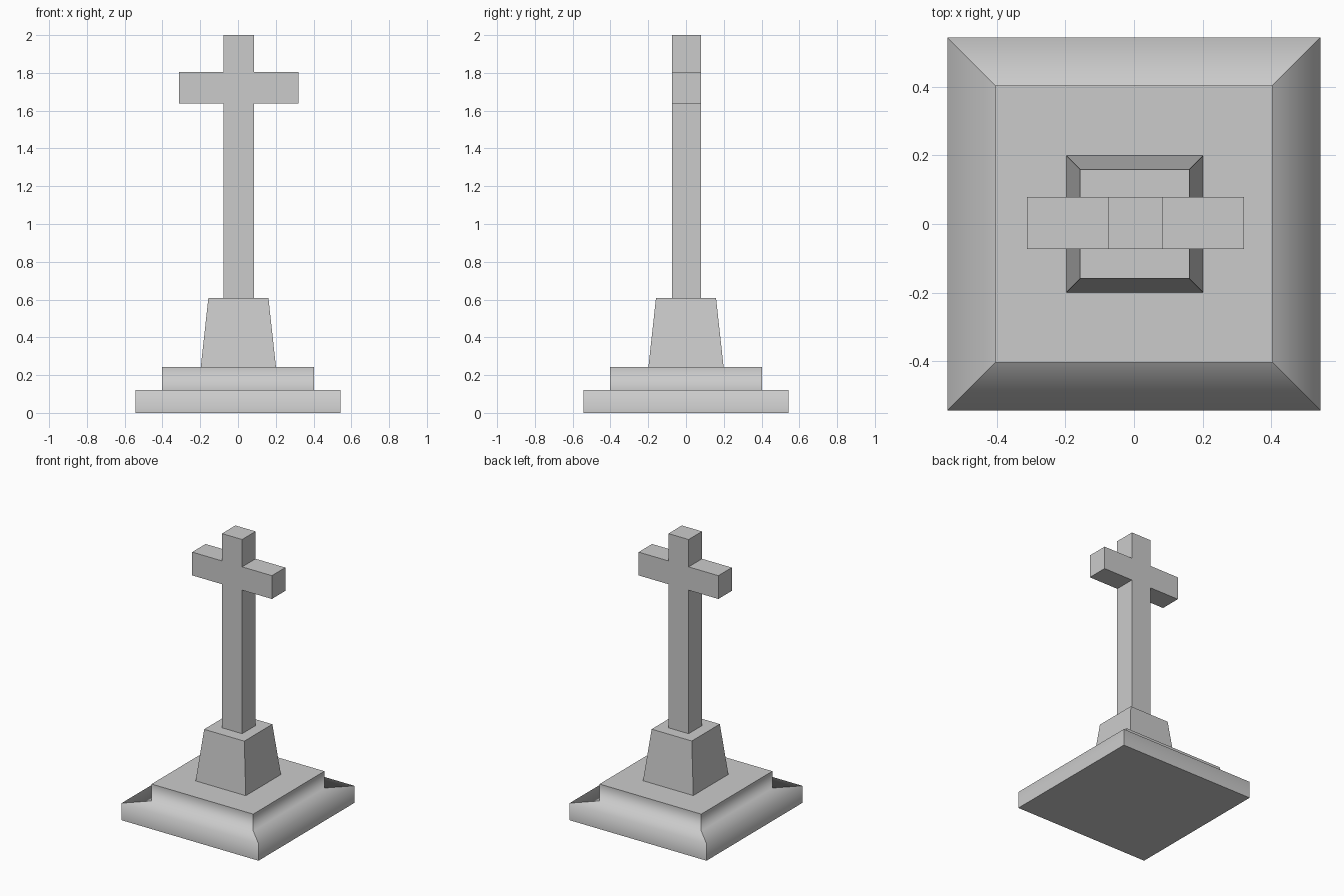
import bpy, bmesh

if "Cube" in bpy.data.objects:
    bpy.data.objects.remove(bpy.data.objects["Cube"])


def finish(name, bm):
    bmesh.ops.recalc_face_normals(bm, faces=bm.faces[:])
    mesh = bpy.data.meshes.new(name)
    bm.to_mesh(mesh)
    bm.free()
    obj = bpy.data.objects.new(name, mesh)
    bpy.context.collection.objects.link(obj)
    return obj


def square_stack(name, profile, smooth=False, cx=0.0):
    """Stack of square rings given as (half width, height), capped at both ends."""
    bm = bmesh.new()
    rings = []
    for h, z in profile:
        rings.append([bm.verts.new((cx + sx * h, sy * h, z))
                      for sx, sy in ((-1, -1), (1, -1), (1, 1), (-1, 1))])
    caps = [bm.faces.new(rings[0]), bm.faces.new(rings[-1])]
    for a, b in zip(rings, rings[1:]):
        for i in range(4):
            j = (i + 1) % 4
            side = bm.faces.new((a[i], a[j], b[j], b[i]))
            side.smooth = smooth
            # keep the mitred corners crisp while each side shades smoothly
            bm.edges.get((a[i], b[i])).smooth = False
    for cap in caps:
        for e in cap.edges:
            e.smooth = False
    return finish(name, bm)


# stepped base: each side shades smoothly across riser and tread
square_stack("stepped_base",
             [(0.543, 0), (0.543, 0.122), (0.403, 0.122), (0.403, 0.243)], smooth=True)

# tapered pedestal
square_stack("pedestal", [(0.199, 0.243), (0.159, 0.608)], cx=0.002)

# cross: half outline mirrored about the shaft axis, then extruded in depth
half = [(0.08, 0.608), (0.08, 1.637), (0.316, 1.637),
        (0.316, 1.804), (0.08, 1.804), (0.08, 2.0)]
outline = half + [(-x, z) for x, z in reversed(half)]
bm = bmesh.new()
front = bm.faces.new([bm.verts.new((x + 0.004, -0.073, z)) for x, z in outline])
extruded = bmesh.ops.extrude_face_region(bm, geom=[front], use_keep_orig=True)
bmesh.ops.translate(bm, vec=(0, 0.152, 0),
                    verts=[g for g in extruded["geom"] if isinstance(g, bmesh.types.BMVert)])
finish("cross", bm)
